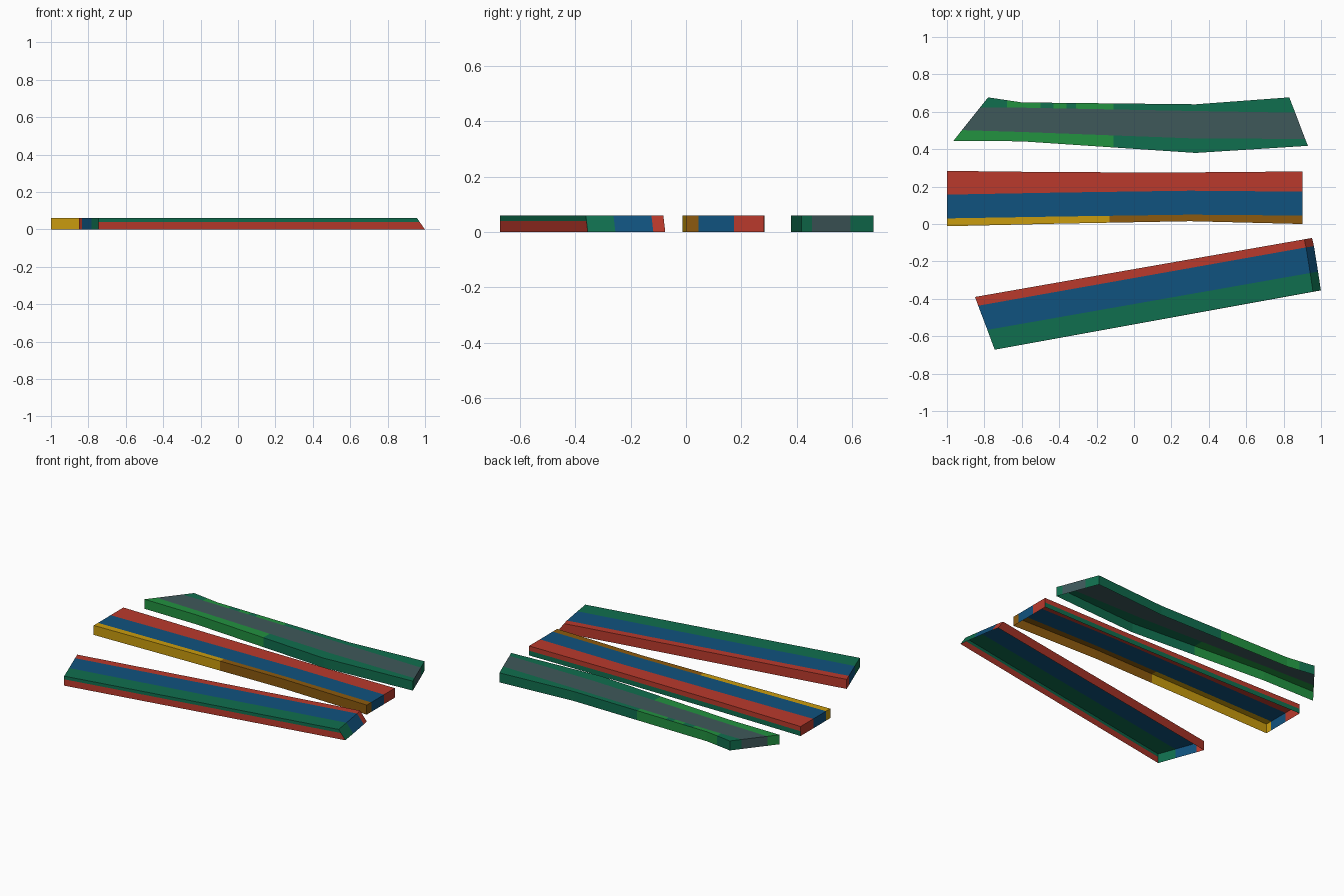
import bpy, bmesh
from mathutils import Vector

if "Cube" in bpy.data.objects:
    bpy.data.objects.remove(bpy.data.objects["Cube"])

H = 0.06  # plank thickness


def srgb(r, g, b):
    lin = [c / 255 / 12.92 if c < 10 else ((c / 255 + 0.055) / 1.055) ** 2.4 for c in (r, g, b)]
    return (*lin, 1)


NAMES = {
    "red": (186, 58, 44), "blue": (16, 82, 126), "green": (16, 110, 78),
    "light_green": (34, 146, 64), "slate": (62, 88, 90),
    "yellow": (202, 156, 14), "brown": (140, 90, 14),
}
MATS = {}
for name, rgb in NAMES.items():
    MATS[name] = bpy.data.materials.new(name)
    MATS[name].diffuse_color = srgb(*rgb)
ORDER = list(NAMES)


def plank(name, lines, stripes, slant=(0, 0), cuts=(), rule=None):
    """Open-bottomed plank. lines run left to right and are listed back to front;
    stripes colour the strips between them; rule may recolour cut faces."""
    bm = bmesh.new()
    top = [[bm.verts.new((x, y, H)) for x, y in ln] for ln in lines]
    low = []
    for ln in lines:
        row = [bm.verts.new((x, y, 0)) for x, y in ln]
        row[-1].co += Vector((*slant, 0))
        low.append(row)
    n = len(lines[0])

    def face(verts, stripe):
        bm.faces.new(verts).material_index = ORDER.index(stripe)

    for i, s in enumerate(stripes):
        b, f, lb, lf = top[i], top[i + 1], low[i], low[i + 1]
        for j in range(n - 1):
            face((f[j], f[j + 1], b[j + 1], b[j]), s)
        face((lb[0], lf[0], f[0], b[0]), s)            # left end
        face((lf[-1], lb[-1], b[-1], f[-1]), s)        # right end
    for j in range(n - 1):                             # long side walls
        face((low[-1][j], low[-1][j + 1], top[-1][j + 1], top[-1][j]), stripes[-1])
        face((low[0][j + 1], low[0][j], top[0][j], top[0][j + 1]), stripes[0])
    # cut faces where the colour changes
    for axis, pos in cuts:
        co, no = Vector((0, 0, 0)), Vector((0, 0, 0))
        co[axis], no[axis] = pos, 1
        bmesh.ops.bisect_plane(bm, geom=bm.verts[:] + bm.edges[:] + bm.faces[:],
                               dist=1e-5, plane_co=co, plane_no=no)
    bm.normal_update()
    if rule:
        for f in bm.faces:
            old = ORDER[f.material_index]
            f.material_index = ORDER.index(rule(f.calc_center_median(), f.normal, old) or old)
    me = bpy.data.meshes.new(name)
    bm.to_mesh(me)
    bm.free()
    for m in ORDER:
        me.materials.append(MATS[m])
    bpy.context.collection.objects.link(bpy.data.objects.new(name, me))


# Front plank: straight, turned, bevelled right end, red lower front wall
def front_rule(c, n, old):
    if n.y < -0.9 and c.z < 0.04:
        return "red"


plank("front_plank",
      [[(-0.85, -0.39), (0.91, -0.082)],
       [(-0.833, -0.437), (0.92, -0.125)],
       [(-0.784, -0.566), (0.942, -0.262)],
       [(-0.745, -0.672), (0.957, -0.362)]],
      ["red", "blue", "green"], slant=(0.042, 0.007), cuts=[(2, 0.04)], rule=front_rule)


# Middle plank: gently bowed, two-tone front edge, green lower back wall
def middle_rule(c, n, old):
    if old == "yellow" and c.x > -0.13:
        return "brown"
    if n.y > 0.9 and c.z < 0.03:
        return "green"


XS = (-1, -0.4, 0.3, 0.9)


def along(*ys):
    return list(zip(XS, ys))


plank("middle_plank",
      [along(0.284, 0.277, 0.276, 0.281), along(0.157, 0.168, 0.178, 0.173),
       along(0.03, 0.04, 0.05, 0.045), along(-0.012, 0.002, 0.015, 0.0)],
      ["red", "blue", "yellow"], cuts=[(0, -0.13), (2, 0.03)], rule=middle_rule)

# Back plank: bent, slanted ends, light green patches
PATCHES = [(-0.68, -0.5), (-0.43, -0.36), (-0.31, -0.11)]


def back_rule(c, n, old):
    if old != "green":
        return None
    if c.y < 0.53:
        return "light_green" if c.x < -0.11 else None
    if n.y > 0.5:
        return "light_green" if -0.68 < c.x < -0.11 else None
    if n.z > 0.5 and any(a < c.x < b for a, b in PATCHES):
        return "light_green"


plank("back_plank",
      [[(-0.78, 0.677), (-0.6, 0.65), (0.33, 0.64), (0.83, 0.677)],
       [(-0.824, 0.622), (-0.6, 0.622), (0.33, 0.604), (0.862, 0.595)],
       [(-0.92, 0.502), (-0.6, 0.492), (0.33, 0.457), (0.915, 0.455)],
       [(-0.965, 0.445), (-0.6, 0.442), (0.33, 0.38), (0.93, 0.418)]],
      ["green", "slate", "green"],
      cuts=[(0, x) for p in PATCHES for x in p], rule=back_rule)

for m in bpy.data.materials:
    if m.users and not m.is_grease_pencil:
        m.use_nodes = True
        m.node_tree.nodes["Principled BSDF"].inputs["Base Color"].default_value = m.diffuse_color
